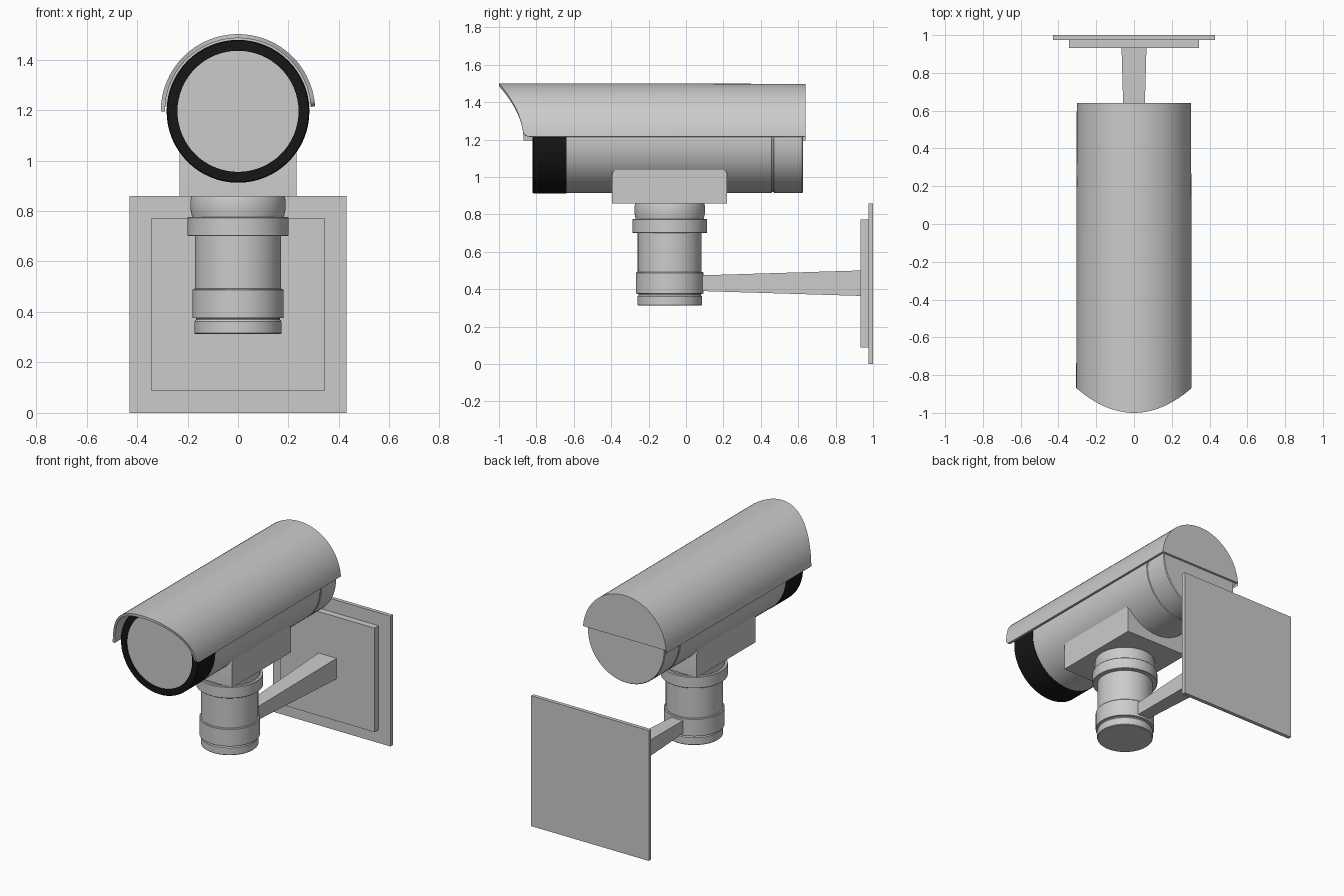
import bpy, bmesh, math
from mathutils import Matrix

if "Cube" in bpy.data.objects:
    bpy.data.objects.remove(bpy.data.objects["Cube"])

CZ = 1.195       # height of the camera axis
POLE_Y = -0.087  # centre of the support post


def finish(name, bm, mat=None):
    bmesh.ops.recalc_face_normals(bm, faces=bm.faces[:])
    me = bpy.data.meshes.new(name)
    bm.to_mesh(me)
    bm.free()
    ob = bpy.data.objects.new(name, me)
    bpy.context.collection.objects.link(ob)
    if mat:
        me.materials.append(mat)
    bpy.ops.object.select_all(action='DESELECT')
    ob.select_set(True)
    bpy.context.view_layer.objects.active = ob
    bpy.ops.object.shade_smooth_by_angle(angle=math.radians(30))
    return ob


def lathe(name, profile, matrix, mat=None, n=64):
    """Spin (radius, height) points around z, cap the ends, then place."""
    bm = bmesh.new()
    rings = [[bm.verts.new((r * math.cos(2 * math.pi * i / n),
                            r * math.sin(2 * math.pi * i / n), h))
              for i in range(n)] for r, h in profile]
    for a, b in zip(rings, rings[1:]):
        for i in range(n):
            j = (i + 1) % n
            bm.faces.new((a[i], a[j], b[j], b[i]))
    bm.faces.new(rings[0])
    bm.faces.new(rings[-1])
    bm.transform(matrix)
    return finish(name, bm, mat)


def box(name, x, y0, y1, z0, z1):
    bm = bmesh.new()
    bmesh.ops.create_cube(bm, size=1)
    bm.transform(Matrix.Translation((0, (y0 + y1) / 2, (z0 + z1) / 2))
                 @ Matrix.Diagonal((2 * x, y1 - y0, z1 - z0, 1)))
    return bm, name


black = bpy.data.materials.new("black_rubber")
black.diffuse_color = (0.008, 0.008, 0.008, 1)
black.use_nodes = True
black.node_tree.nodes["Principled BSDF"].inputs["Base Color"].default_value = black.diffuse_color

# Lathe axis z mapped to world y for the camera body
along_y = Matrix.Translation((0, 0, CZ)) @ Matrix.Rotation(-math.pi / 2, 4, 'X')
upright = Matrix.Translation((0, POLE_Y, 0))

# Camera housing, with groove before the rear cap
lathe("camera_body", [(0.281, -0.64), (0.281, 0.457), (0.276, 0.46), (0.276, 0.468),
                      (0.281, 0.471), (0.281, 0.62), (0.277, 0.625)], along_y)
# Black front bezel and front glass
lathe("front_bezel", [(0.283, -0.64), (0.283, -0.815), (0.279, -0.82),
                      (0.24, -0.82), (0.24, -0.80)], along_y, black)
lathe("front_glass", [(0.24, -0.79), (0.24, -0.812)], along_y)

# Sun hood: half shell with a curved front edge and closed back
R_OUT, R_IN = 0.306, 0.290
low = [3.8, 4.3, 5.2, 6.5, 8.5]
angles = low + [12 + 4 * i for i in range(43)] + [180 - a for a in reversed(low)]
corner = {3.8: 0.035, 4.3: 0.02, 5.2: 0.01, 6.5: 0.004}  # rounded lower corners
bm = bmesh.new()
of, ob_, inf, inb = [], [], [], []
for deg in angles:
    a = math.radians(deg)
    c, s = math.cos(a), math.sin(a)
    front = -1 + 0.132 * c * c + corner.get(round(min(deg, 180 - deg), 1), 0)
    for row, r, y in ((of, R_OUT, front), (ob_, R_OUT - 0.003, 0.64),
                      (inf, R_IN, front), (inb, R_IN, 0.626)):
        row.append(bm.verts.new((r * c, y, CZ + r * s)))
for i in range(len(angles) - 1):
    for a, b in ((of, ob_), (inf, inb), (of, inf)):
        bm.faces.new((a[i], a[i + 1], b[i + 1], b[i]))
for e in (0, -1):
    bm.faces.new((of[e], ob_[e], inb[e], inf[e]))
bm.faces.new(ob_)
bm.faces.new(inb)
bm.faces.new((ob_[0], ob_[-1], inb[-1], inb[0]))
finish("sun_hood", bm)

# Mounting block below the housing, ends rounded along its upper edges
bm, name = box("mount_block", 0.232, -0.395, 0.22, 0.857, 1.04)
ends = [e for e in bm.edges
        if abs(e.verts[0].co.y - e.verts[1].co.y) < 1e-4
        and all(v.co.z > 1.0 for v in e.verts)]
bmesh.ops.bevel(bm, geom=ends, offset=0.03, segments=5, profile=0.5, affect='EDGES')
finish(name, bm)

# Support post, stepped from foot to neck
lathe("post", [(0.168, 0.312), (0.172, 0.316), (0.172, 0.362), (0.166, 0.37),
               (0.166, 0.375), (0.181, 0.376), (0.181, 0.487), (0.178, 0.491),
               (0.171, 0.492), (0.171, 0.702)], upright)
lathe("post_collar", [(0.197, 0.70), (0.2, 0.703), (0.2, 0.773), (0.197, 0.776)], upright)
lathe("post_neck", [(0.182, 0.775), (0.188, 0.805), (0.188, 0.845), (0.184, 0.86)], upright)

# Tapered arm from the post to the wall plate
bm, name = box("wall_arm", 0.5, 0.05, 0.935, 0, 1)
for v in bm.verts:
    at_wall = v.co.y > 0.5
    v.co.x = math.copysign(0.066 if at_wall else 0.041, v.co.x)
    half = 0.068 if at_wall else 0.041
    v.co.z = 0.432 + (half if v.co.z > 0.5 else -half)
finish(name, bm)

# Wall plates
finish(*reversed(box("inner_wall_plate", 0.343, 0.933, 0.976, 0.087, 0.773)))
finish(*reversed(box("outer_wall_plate", 0.429, 0.975, 1.0, 0.0, 0.859)))
